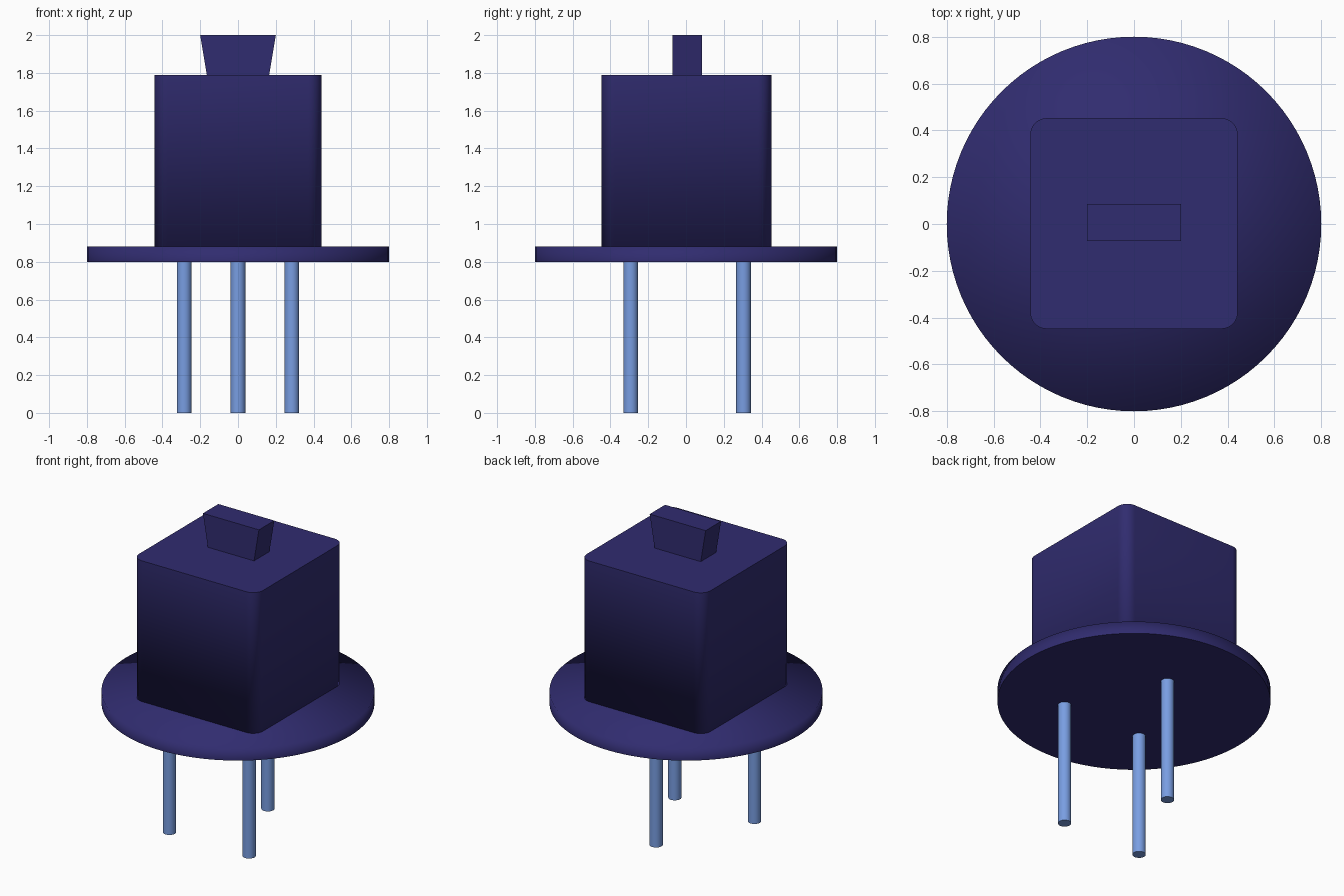
import bpy, bmesh
from math import cos, sin, pi

if "Cube" in bpy.data.objects:
    bpy.data.objects.remove(bpy.data.objects["Cube"])


def material(name, rgb):
    m = bpy.data.materials.new(name)
    m.diffuse_color = (*rgb, 1)
    m.use_nodes = True
    m.node_tree.nodes["Principled BSDF"].inputs["Base Color"].default_value = m.diffuse_color
    return m


def circle(r, n, cx=0, cy=0):
    return [(cx + r * cos(2 * pi * i / n), cy + r * sin(2 * pi * i / n)) for i in range(n)]


def rounded_rect(hx, hy, r, cy=0, steps=8):
    pts = []
    for k, (sx, sy) in enumerate([(1, 1), (-1, 1), (-1, -1), (1, -1)]):
        for i in range(steps + 1):
            a = pi / 2 * (k + i / steps)
            pts.append((sx * (hx - r) + r * cos(a), cy + sy * (hy - r) + r * sin(a)))
    return pts


def prism(name, outline, z0, z1, mat, sharp=(0, 1), smooth=True, poke_top=False):
    """Extrude an outline; 'sharp' lists which rims (0 bottom, 1 top) stay hard."""
    bm = bmesh.new()
    n = len(outline)
    lo, hi = ([bm.verts.new((x, y, z)) for x, y in outline] for z in (z0, z1))
    bm.faces.new(lo[::-1])
    top = bm.faces.new(hi)
    for i in range(n):
        j = (i + 1) % n
        bm.faces.new((lo[i], lo[j], hi[j], hi[i]))
    for f in bm.faces:
        f.smooth = smooth
    for k in sharp:
        ring = (lo, hi)[k]
        for i in range(n):
            bm.edges.get((ring[i], ring[(i + 1) % n])).smooth = False
    if poke_top:
        bmesh.ops.poke(bm, faces=[top])
    me = bpy.data.meshes.new(name)
    bm.to_mesh(me)
    bm.free()
    me.materials.append(mat)
    ob = bpy.data.objects.new(name, me)
    bpy.context.collection.objects.link(ob)
    return ob


navy = material("navy_plastic", (0.03, 0.025, 0.16))
steel = material("blue_metal", (0.19, 0.34, 0.76))

# Round flange, its top shading blends into the rim
prism("flange", circle(0.8, 96), 0.8, 0.88, navy, sharp=(0,), poke_top=True)

# Box body with rounded upright corners
prism("body", rounded_rect(0.443, 0.45, 0.07, cy=0.002), 0.88, 1.79, navy, sharp=(1,))

# Tab on top, flaring outwards along x
tab = prism("top_tab", [(-0.165, -0.072), (0.165, -0.072), (0.165, 0.085), (-0.165, 0.085)],
            1.79, 2.0, navy, smooth=False)
for v in tab.data.vertices:
    if v.co.z > 1.9:
        v.co.x *= 0.2 / 0.165

# Three pins: two at the front, one at the back
for name, x, y in [("front_left_pin", -0.285, -0.293),
                   ("front_right_pin", 0.285, -0.293),
                   ("back_pin", 0, 0.305)]:
    prism(name, circle(0.039, 24, x, y), 0, 0.8, steel)
